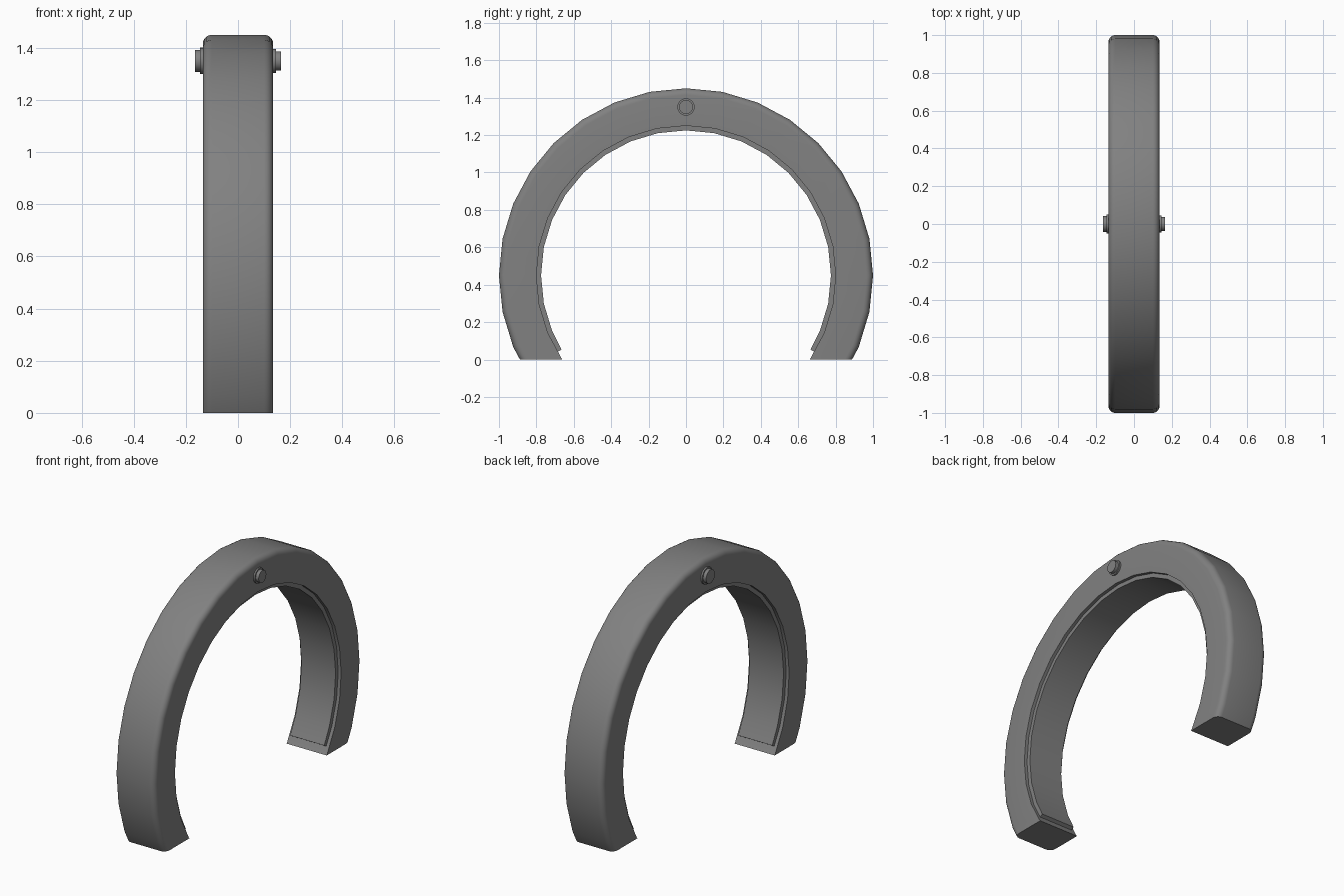
import bpy, bmesh, math
from mathutils import Vector, Matrix

if "Cube" in bpy.data.objects:
    bpy.data.objects.remove(bpy.data.objects["Cube"])

CENTRE_Z = 0.45
STEP = math.tau / 32

grey = bpy.data.materials.new("dark_grey")
grey.use_nodes = True
grey.diffuse_color = (0.22, 0.22, 0.22, 1)
grey.node_tree.nodes["Principled BSDF"].inputs["Base Color"].default_value = grey.diffuse_color


def finish(bm, name):
    bmesh.ops.recalc_face_normals(bm, faces=bm.faces)
    mesh = bpy.data.meshes.new(name)
    bm.to_mesh(mesh)
    bm.free()
    mesh.materials.append(grey)
    obj = bpy.data.objects.new(name, mesh)
    bpy.context.collection.objects.link(obj)
    bpy.ops.object.select_all(action="DESELECT")
    obj.select_set(True)
    bpy.context.view_layer.objects.active = obj
    bpy.ops.object.shade_smooth_by_angle(angle=math.radians(35))
    return obj


def arc_sweep(profile, angles):
    """Sweep a closed (x, radius) profile around the wheel axis, with end caps."""
    bm = bmesh.new()
    rings = [[bm.verts.new((x, r * math.cos(a), CENTRE_Z + r * math.sin(a)))
              for x, r in profile] for a in angles]
    n = len(profile)
    for a, b in zip(rings, rings[1:]):
        for i in range(n):
            j = (i + 1) % n
            bm.faces.new((a[i], a[j], b[j], b[i]))
    bm.faces.new(rings[0])
    bm.faces.new(rings[-1])
    return bm


# Arch body: rounded tread corners, flat sides, cut level at the ground
HALF, ROUND = 0.135, 0.035
corner = [(HALF - ROUND + ROUND * math.cos(t), 1 - ROUND + ROUND * math.sin(t))
          for t in (math.radians(d) for d in range(0, 91, 18))]
profile = [(HALF, 0.80)] + corner + [(-x, r) for x, r in reversed(corner)] + [(-HALF, 0.80)]
bm = arc_sweep(profile, [k * STEP for k in range(-4, 21)])
bmesh.ops.bisect_plane(bm, geom=bm.verts[:] + bm.edges[:] + bm.faces[:],
                       plane_co=(0, 0, 0), plane_no=(0, 0, 1), clear_inner=True)
bmesh.ops.holes_fill(bm, edges=[e for e in bm.edges if e.is_boundary])
finish(bm, "arch_body")

# Narrower lining stepped in from the arch's inner face
END = math.radians(30.8)
angles = [-END] + [k * STEP for k in range(-2, 19)] + [math.pi + END]
lining = [(0.115, 0.775), (0.115, 0.81), (-0.115, 0.81), (-0.115, 0.775)]
finish(arc_sweep(lining, angles), "inner_lining")

# Side buttons: a wide collar and a narrower cap on each side
for side, label, extra in ((1, "left", 0), (-1, "right", 0.005)):
    for part, radius, tip in (("collar", 0.046, 0.145), ("cap", 0.037, 0.165)):
        bm = bmesh.new()
        place = (Matrix.Translation(Vector((side * (0.12 + tip) / 2, 0, 1.35)))
                 @ Matrix.Rotation(math.pi / 2, 4, "Y"))
        bmesh.ops.create_cone(bm, cap_ends=True, segments=24, radius1=radius + extra,
                              radius2=radius + extra, depth=tip - 0.12, matrix=place)
        finish(bm, f"{label}_button_{part}")
